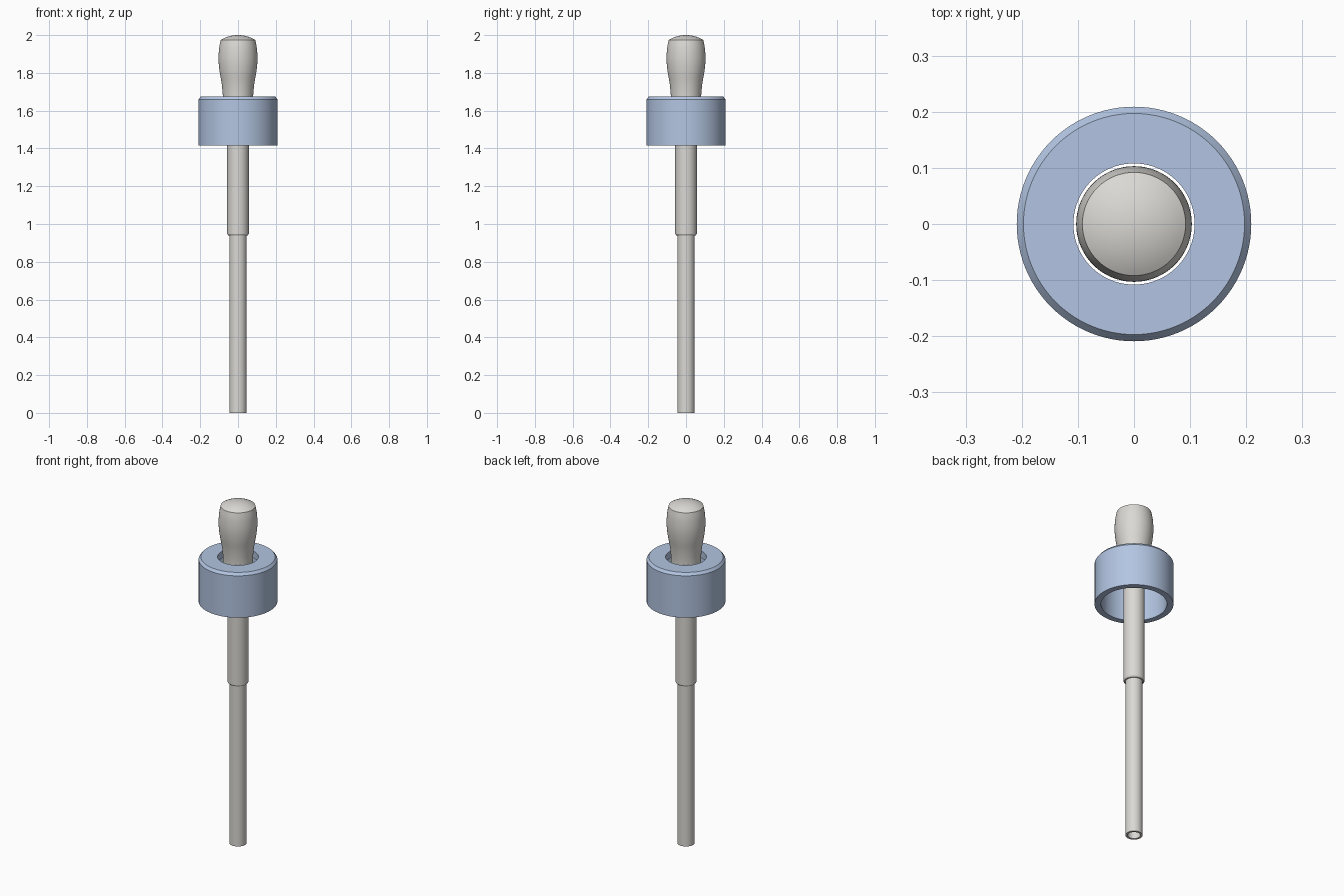
import bpy
import bmesh
import math
from mathutils import Vector

SEGMENTS = 96

old = bpy.data.objects.get("Cube")
if old:
    bpy.data.objects.remove(old, do_unlink=True)


def make_material(name, color):
    mat = bpy.data.materials.new(name)
    mat.use_nodes = True
    mat.diffuse_color = color
    bsdf = next(n for n in mat.node_tree.nodes if n.type == "BSDF_PRINCIPLED")
    bsdf.inputs["Base Color"].default_value = color
    bsdf.inputs["Roughness"].default_value = 0.5
    return mat


def lathe(name, profile, mat, closed=False):
    """Revolve a (radius, height) profile around the z axis."""
    bm = bmesh.new()
    verts = [bm.verts.new((r, 0, z)) for r, z in profile]
    pairs = list(zip(verts, verts[1:]))
    if closed:
        pairs.append((verts[-1], verts[0]))
    edges = [bm.edges.new(p) for p in pairs]
    bmesh.ops.spin(bm, geom=verts + edges, cent=(0, 0, 0), axis=(0, 0, 1),
                   angle=math.tau, steps=SEGMENTS, use_duplicate=False)
    bmesh.ops.remove_doubles(bm, verts=bm.verts[:], dist=1e-5)
    bmesh.ops.recalc_face_normals(bm, faces=bm.faces[:])
    mesh = bpy.data.meshes.new(name)
    bm.to_mesh(mesh)
    bm.free()
    obj = bpy.data.objects.new(name, mesh)
    bpy.context.collection.objects.link(obj)
    mesh.materials.append(mat)
    bpy.ops.object.select_all(action="DESELECT")
    obj.select_set(True)
    bpy.context.view_layer.objects.active = obj
    bpy.ops.object.shade_smooth_by_angle(angle=math.radians(25))
    return obj


def smooth_path(points, steps=6):
    """Catmull-Rom curve through the points."""
    pts = [Vector(p) for p in points]
    pts = [pts[0]] + pts + [pts[-1]]
    path = []
    for a, b, c, d in zip(pts, pts[1:], pts[2:], pts[3:]):
        for i in range(steps):
            t = i / steps
            path.append(0.5 * (2 * b + (c - a) * t
                               + (2 * a - 5 * b + 4 * c - d) * t ** 2
                               + (3 * b - a - 3 * c + d) * t ** 3))
    return [tuple(p) for p in path + [pts[-1]]]


def dome(radius, base, height, steps=10):
    """Spherical cap profile from its rim to the apex."""
    ball = (radius ** 2 + height ** 2) / (2 * height)
    half = math.asin(radius / ball)
    angles = [half * (1 - i / steps) for i in range(1, steps + 1)]
    return [(ball * math.sin(a), base + height - ball * (1 - math.cos(a)))
            for a in angles]


grey = make_material("warm light grey", (0.70, 0.69, 0.655, 1))
blue = make_material("pale blue", (0.45, 0.56, 0.76, 1))

# Hollow stepped tube with a small chamfer at the shoulder
lathe("tube", [(0.034, 0), (0.046, 0), (0.046, 0.94), (0.052, 0.94),
               (0.057, 0.948), (0.057, 1.60), (0.034, 1.60)],
      grey, closed=True)

# Squeeze bulb with a narrow neck and domed end
body = smooth_path([(0.08, 1.56), (0.08, 1.67), (0.086, 1.74), (0.098, 1.81),
                    (0.103, 1.87), (0.10, 1.93), (0.092, 1.974)])
lathe("bulb", [(0, 1.56)] + body + dome(0.092, 1.974, 0.026), grey)

# Collar cap: open underneath, chamfered on top, with a central hole
lathe("collar_cap", [(0.175, 1.415), (0.209, 1.415), (0.209, 1.66),
                     (0.197, 1.675), (0.108, 1.675), (0.108, 1.635),
                     (0.175, 1.635)], blue, closed=True)
